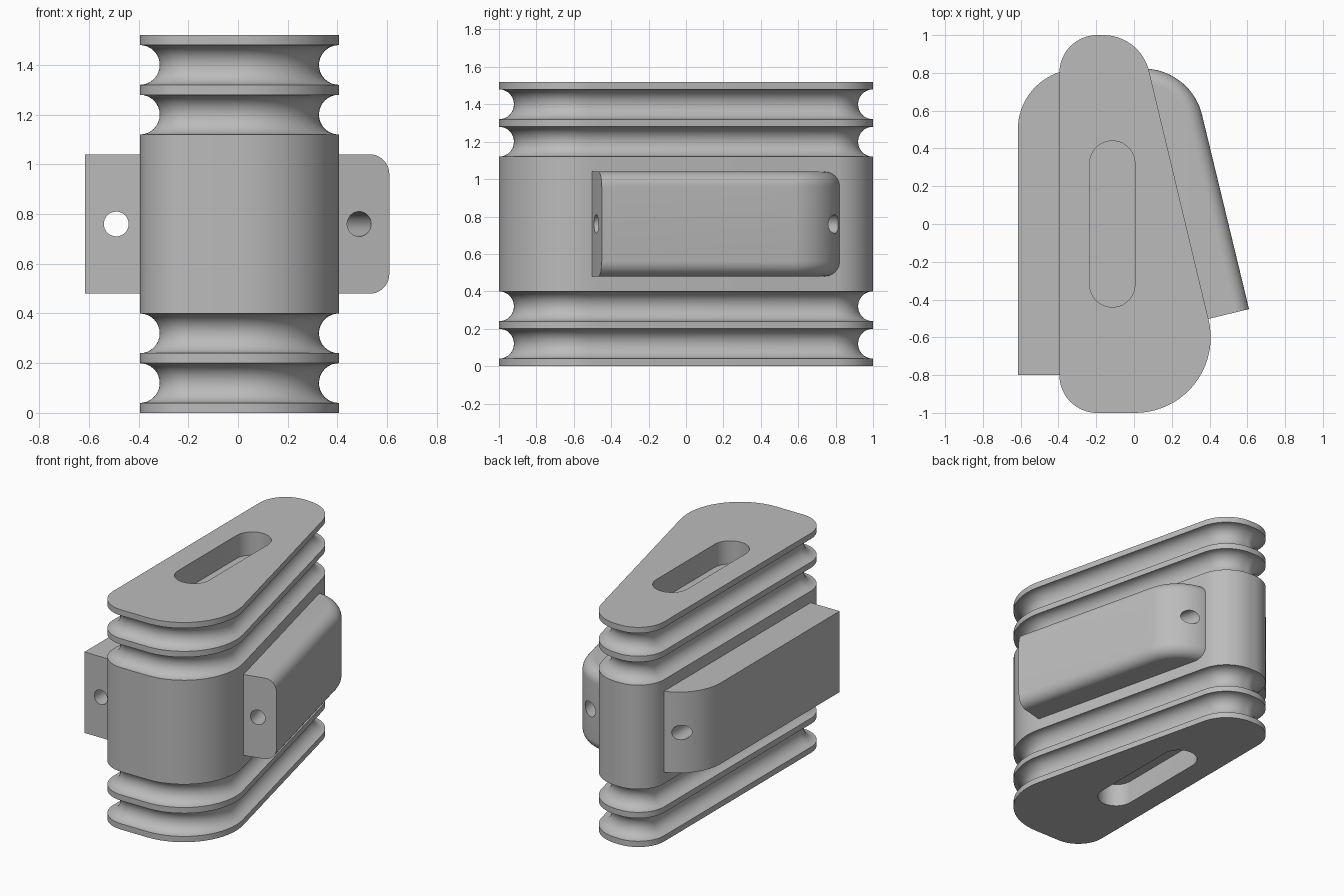
import bpy, bmesh
from math import sin, cos, radians, pi, sqrt
from mathutils import Vector

cube = bpy.data.objects.get("Cube")
if cube:
    bpy.data.objects.remove(cube, do_unlink=True)

grey = bpy.data.materials.new("plain grey")
grey.use_nodes = True
grey.diffuse_color = (0.5, 0.5, 0.5, 1)
grey.node_tree.nodes["Principled BSDF"].inputs["Base Color"].default_value = (0.5, 0.5, 0.5, 1)

SLANT = radians(13.6)     # lean of the right wall
HEIGHT = 1.52


def arc(cx, cy, r, a0, a1, steps=20):
    return [(cx + r * cos(a0 + (a1 - a0) * i / steps),
             cy + r * sin(a0 + (a1 - a0) * i / steps)) for i in range(steps + 1)]


def loft(name, rings):
    """Closed skin over a stack of matching rings, with flat caps."""
    bm = bmesh.new()
    loops = [[bm.verts.new(p) for p in ring] for ring in rings]
    n = len(loops[0])
    for low, high in zip(loops, loops[1:]):
        for i in range(n):
            j = (i + 1) % n
            bm.faces.new((low[i], low[j], high[j], high[i]))
    bm.faces.new(loops[0][::-1])
    bm.faces.new(loops[-1])
    bmesh.ops.recalc_face_normals(bm, faces=bm.faces)
    mesh = bpy.data.meshes.new(name)
    bm.to_mesh(mesh)
    bm.free()
    obj = bpy.data.objects.new(name, mesh)
    bpy.context.collection.objects.link(obj)
    mesh.materials.append(grey)
    return obj


def activate(obj):
    bpy.ops.object.select_all(action='DESELECT')
    obj.select_set(True)
    bpy.context.view_layer.objects.active = obj


def cut(obj, cutter):
    mod = obj.modifiers.new("cut", 'BOOLEAN')
    mod.operation = 'DIFFERENCE'
    mod.solver = 'EXACT'
    mod.object = cutter
    activate(obj)
    bpy.ops.object.modifier_apply(modifier=mod.name)
    bpy.data.objects.remove(cutter, do_unlink=True)


def smooth(obj):
    activate(obj)
    bpy.ops.object.shade_smooth_by_angle(angle=radians(30))


# Body: rounded wedge outline, drawn in by d where the grooves run
def body_ring(d, z):
    corners = [(-0.195, -0.8, 0.2, pi, 1.5 * pi),
               (0.006, -0.6, 0.4, 1.5 * pi, 2 * pi + SLANT),
               (-0.163, 0.75, 0.25, SLANT, pi / 2),
               (-0.195, 0.8, 0.2, pi / 2, pi)]
    return [(x, y, z) for cx, cy, r, a, b in corners for x, y in arc(cx, cy, r - d, a, b)]


GROOVE = 0.08
profile = [(0, 0)]
for mid in (0.12, 0.32, 1.20, 1.40):
    for i in range(17):
        a = pi * i / 16
        profile.append((GROOVE * sin(a), mid - GROOVE * cos(a)))
profile.append((0, HEIGHT))
body = loft("grooved_body", [body_ring(d, z) for d, z in profile])

# Slotted pockets in the top and bottom
POCKET = 0.16
slot = arc(-0.115, 0.32, 0.12, 0, pi) + arc(-0.115, -0.32, 0.12, pi, 2 * pi)
for z0, z1 in ((-0.1, POCKET), (HEIGHT - POCKET, HEIGHT + 0.1)):
    cut(body, loft("slot_cutter", [[(x, y, z) for x, y in slot] for z in (z0, z1)]))
smooth(body)


# Side blocks: v points out of the wall, u runs along it
def side_block(name, origin, out, along, width, u0, u1, fillet):
    def place(v, u, z):
        p = origin + out * v + along * u
        return (p.x, p.y, z)

    def ring(d, z):
        pts = [(-0.1, u0), (width - d, u0)]
        pts += arc(width - 0.32, u1, 0.32 - d, 0, pi / 2)
        return [place(v, u, z) for v, u in pts]

    bottom, top = 0.48, 1.04
    levels = [(0, bottom), (0, top)]
    if fillet:
        edge = [(fillet * (1 - sin(a)), fillet * (1 - cos(a)))
                for a in (pi / 2 * i / 10 for i in range(11))]
        levels = [(d, bottom + h) for d, h in edge]
        levels += [(d, top - h) for d, h in reversed(edge)]
    block = loft(name, [ring(d, z) for d, z in levels])

    # Bolt hole running the length of the block
    hole = arc(width - 0.125, 0.76, 0.05, 0, 2 * pi, 32)[:-1]
    cut(block, loft("hole_cutter", [[place(v, u, z) for v, z in hole] for u in (-1.2, 1.2)]))
    smooth(block)


side_block("plain_side_block", Vector((-0.395, 0, 0)), Vector((-1, 0, 0)), Vector((0, 1, 0)),
           0.22, -0.8, 0.5, 0)
normal = Vector((cos(SLANT), sin(SLANT), 0))
side_block("rounded_side_block", normal * 0.268, normal, Vector((-sin(SLANT), cos(SLANT), 0)),
           0.218, -0.581, 0.477, 0.08)
